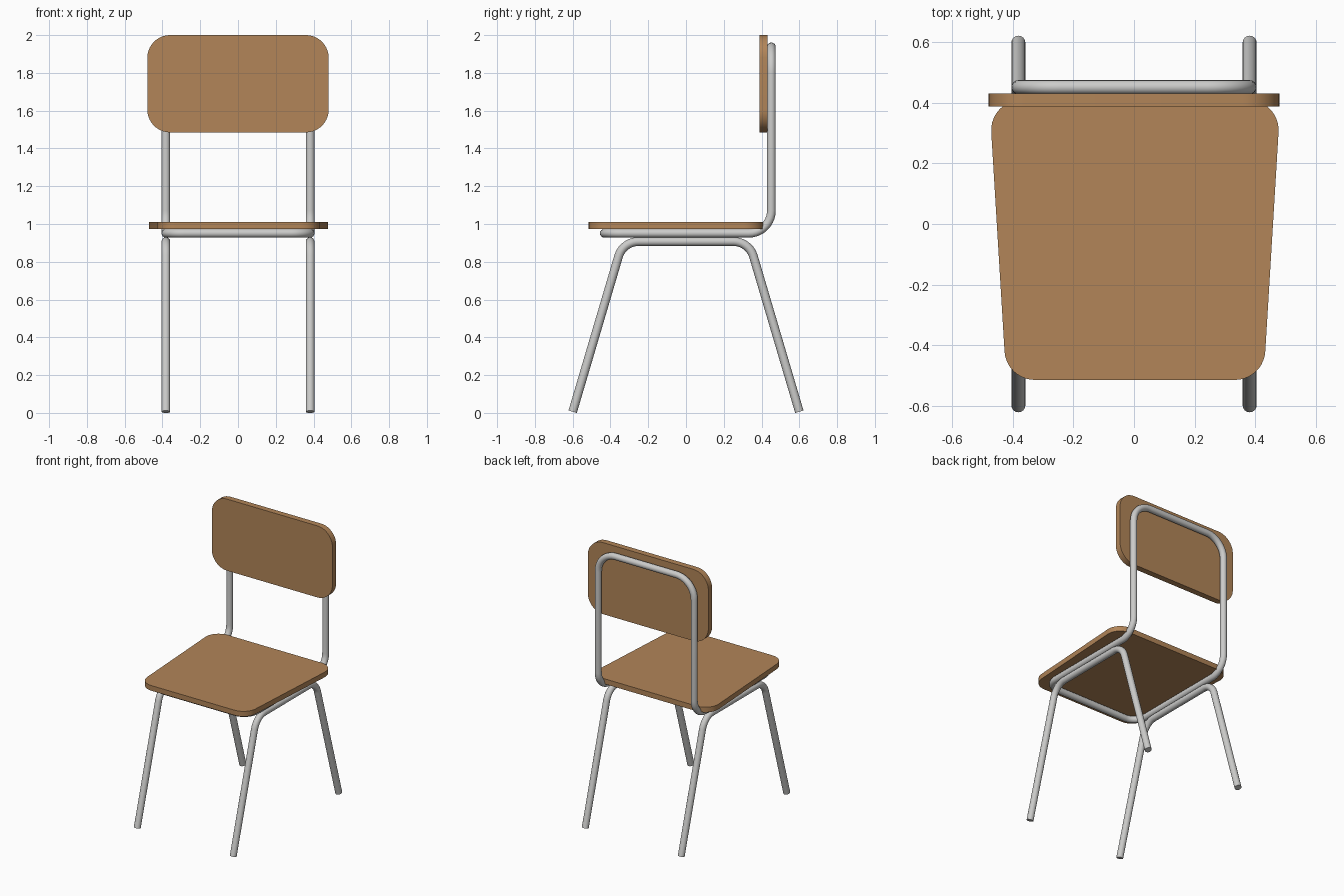
import bpy, bmesh, math
from mathutils import Vector

if "Cube" in bpy.data.objects:
    bpy.data.objects.remove(bpy.data.objects["Cube"])


def material(name, rgb):
    m = bpy.data.materials.new(name)
    m.diffuse_color = (*rgb, 1)
    m.use_nodes = True
    m.node_tree.nodes["Principled BSDF"].inputs["Base Color"].default_value = m.diffuse_color
    return m


wood = material("brown wood", (0.445, 0.235, 0.098))
metal = material("grey metal", (0.60, 0.60, 0.59))
TUBE_R = 0.023


def fillet(points, radii, closed, steps=10):
    """Polyline with each corner replaced by an arc of the given radius."""
    pts, out, n = [Vector(p) for p in points], [], len(points)
    for i, p in enumerate(pts):
        if not closed and i in (0, n - 1):
            out.append(p)
            continue
        a = (pts[i - 1] - p).normalized()
        b = (pts[(i + 1) % n] - p).normalized()
        half = a.angle(b) / 2
        r = radii[i]
        centre = p + (a + b).normalized() * r / math.sin(half)
        d = r / math.tan(half)
        u, v = p + a * d - centre, p + b * d - centre
        ang = u.angle(v)
        for k in range(steps + 1):
            t = k / steps
            out.append(centre + (u * math.sin((1 - t) * ang) + v * math.sin(t * ang)) / math.sin(ang))
    return out


def finish(obj, mat):
    bpy.ops.object.select_all(action='DESELECT')
    obj.select_set(True)
    bpy.context.view_layer.objects.active = obj
    if obj.type == 'CURVE':
        bpy.ops.object.convert(target='MESH')
        obj = bpy.context.object
    obj.data.materials.clear()
    obj.data.materials.append(mat)
    bpy.ops.object.shade_smooth_by_angle(angle=math.radians(35))


def tube(name, path, closed):
    cu = bpy.data.curves.new(name, 'CURVE')
    cu.dimensions = '3D'
    cu.bevel_depth = TUBE_R
    cu.bevel_resolution = 6
    cu.use_fill_caps = True
    sp = cu.splines.new('POLY')
    sp.points.add(len(path) - 1)
    for q, p in zip(sp.points, path):
        q.co = (*p, 1)
    sp.use_cyclic_u = closed
    obj = bpy.data.objects.new(name, cu)
    bpy.context.collection.objects.link(obj)
    finish(obj, metal)


def panel(name, outline, offset):
    """Flat board: filled outline extruded along offset."""
    bm = bmesh.new()
    face = bm.faces.new([bm.verts.new(p) for p in outline])
    ext = bmesh.ops.extrude_face_region(bm, geom=[face], use_keep_orig=True)
    moved = [g for g in ext["geom"] if isinstance(g, bmesh.types.BMVert)]
    bmesh.ops.translate(bm, verts=moved, vec=offset)
    bmesh.ops.recalc_face_normals(bm, faces=bm.faces[:])
    me = bpy.data.meshes.new(name)
    bm.to_mesh(me)
    bm.free()
    obj = bpy.data.objects.new(name, me)
    bpy.context.collection.objects.link(obj)
    finish(obj, wood)


# Seat board, wider at the back
sx = 0.003
panel("seat", fillet([(sx - 0.425, -0.515, 0.974), (sx + 0.425, -0.515, 0.974),
                      (sx + 0.481, 0.41, 0.974), (sx - 0.481, 0.41, 0.974)],
                     [0.1] * 4, True), (0, 0, 0.037))

# Backrest board
panel("backrest", fillet([(-0.48, 0.388, 1.485), (0.48, 0.388, 1.485),
                          (0.48, 0.388, 2.0), (-0.48, 0.388, 2.0)],
                         [0.12] * 4, True), (0, 0.043, 0))

# Closed tube loop that carries seat and backrest
X = 0.382
loop = [(-X, -0.433, 0.951), (X, -0.433, 0.951), (X, 0.452, 0.951),
        (X, 0.452, 1.938), (-X, 0.452, 1.938), (-X, 0.452, 0.951)]
tube("seat_and_back_frame",
     fillet(loop, [0.1, 0.1, 0.12, 0.14, 0.14, 0.12], True), True)

# Bent leg frames, one per side
for side, x in (("left", -X), ("right", X)):
    path = [(x, -0.60, 0.006), (x, -0.334, 0.907), (x, 0.334, 0.907), (x, 0.60, 0.006)]
    tube(side + "_leg_frame", fillet(path, [0, 0.11, 0.11, 0], False), False)
